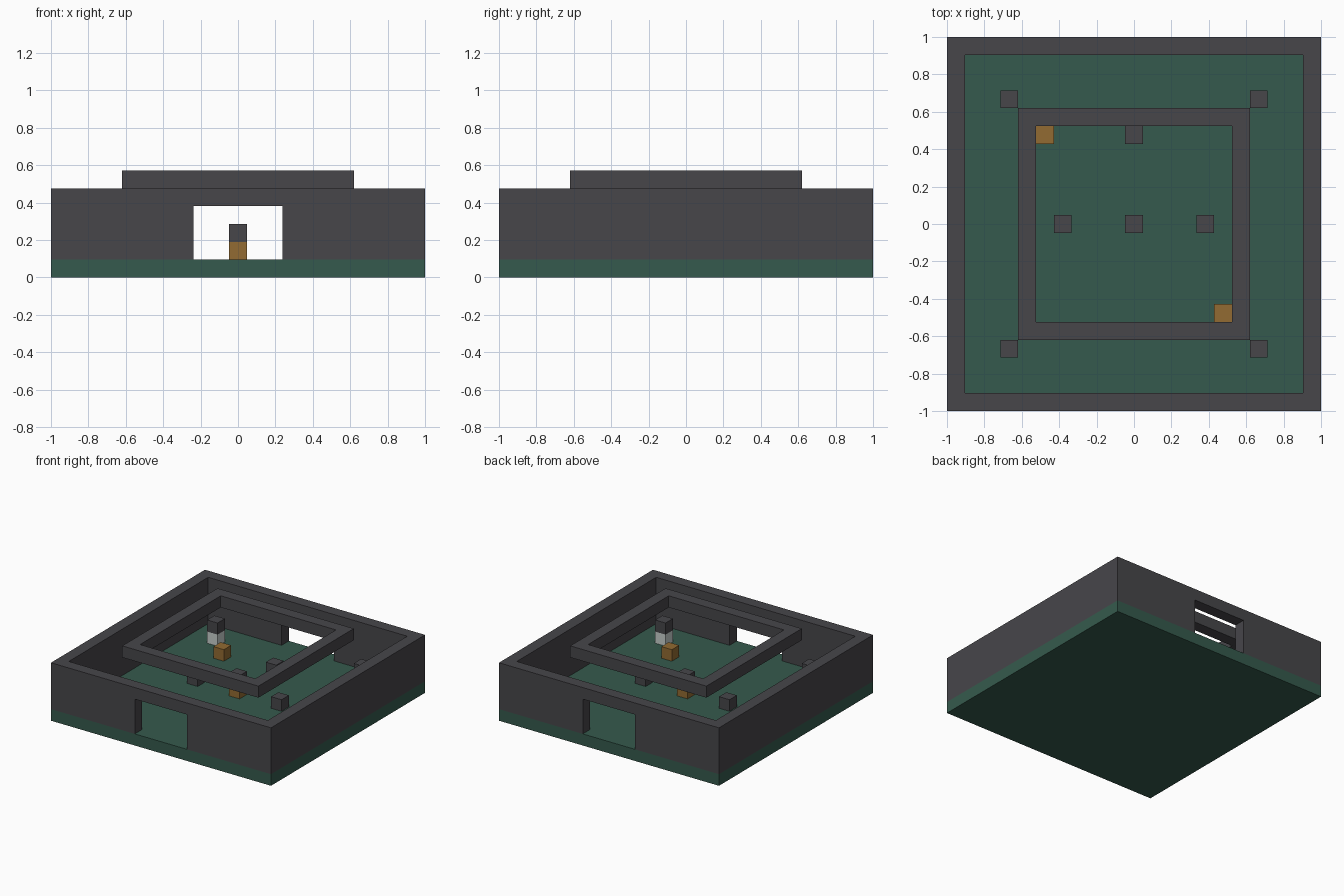
import bpy
import bmesh
from mathutils import Matrix, Vector

if "Cube" in bpy.data.objects:
    bpy.data.objects.remove(bpy.data.objects["Cube"], do_unlink=True)

U = 2 / 21  # one block


def material(name, rgb):
    linear = [((c / 255 + 0.055) / 1.055) ** 2.4 for c in rgb] + [1.0]
    mat = bpy.data.materials.new(name)
    mat.use_nodes = True
    mat.diffuse_color = linear
    bsdf = mat.node_tree.nodes["Principled BSDF"]
    bsdf.inputs["Base Color"].default_value = linear
    bsdf.inputs["Roughness"].default_value = 0.9
    return mat


STONE = material("dark grey stone", (71, 70, 74))
GREEN = material("dark green stone", (53, 90, 77))
ORANGE = material("amber block", (146, 107, 50))
LIGHT = material("pale lamp", (200, 208, 205))


def finish(bm, name, mat):
    bmesh.ops.recalc_face_normals(bm, faces=bm.faces)
    mesh = bpy.data.meshes.new(name)
    bm.to_mesh(mesh)
    bm.free()
    mesh.materials.append(mat)
    obj = bpy.data.objects.new(name, mesh)
    bpy.context.collection.objects.link(obj)
    return obj


def box(name, mat, x, y, bottom, size=(1, 1, 1)):
    """Box centred on x, y and standing on bottom, measured in blocks."""
    bm = bmesh.new()
    place = Matrix.Translation(Vector((x, y, bottom + size[2] / 2)) * U)
    scale = Matrix.Diagonal((*(s * U for s in size), 1))
    bmesh.ops.create_cube(bm, size=1, matrix=place @ scale)
    return finish(bm, name, mat)


def square_ring(name, mat, outer, bottom, top):
    """Square frame one block thick, outer being its half width."""
    bm = bmesh.new()
    corners = [(-1, -1), (1, -1), (1, 1), (-1, 1)]
    loops = [[bm.verts.new((sx * r * U, sy * r * U, z * U)) for sx, sy in corners]
             for r, z in ((outer, bottom), (outer, top),
                          (outer - 1, top), (outer - 1, bottom))]
    for k in range(4):
        a, b = loops[k], loops[(k + 1) % 4]
        for i in range(4):
            j = (i + 1) % 4
            bm.faces.new((a[i], a[j], b[j], b[i]))
    return finish(bm, name, mat)


# Floor slab
box("floor", GREEN, 0, 0, 0, (21, 21, 1))

# Outer wall with a doorway through front and back
wall = square_ring("outer_wall", STONE, 10.5, 1, 5)
cutter = box("doorway_cutter", STONE, 0, 0, 0.5, (5, 24, 3.5))
cutter.hide_render = True
cut = wall.modifiers.new("doorways", "BOOLEAN")
cut.operation = "DIFFERENCE"
cut.solver = "EXACT"
cut.object = cutter
bpy.context.view_layer.objects.active = wall
bpy.ops.object.modifier_apply(modifier=cut.name)
bpy.data.objects.remove(cutter, do_unlink=True)

# Raised frame over the courtyard
square_ring("upper_frame", STONE, 6.5, 5, 6)

# Capped lamps in the four corners
for side, sx in (("left", 1), ("right", -1)):
    for end, sy in (("front", -1), ("back", 1)):
        box(f"{end}_{side}_lamp", LIGHT, 7 * sx, 7 * sy, 1)
        box(f"{end}_{side}_lamp_cap", STONE, 7 * sx, 7 * sy, 2)

# Central pedestal
box("pedestal", ORANGE, 0, 0, 1)
box("pedestal_cap", STONE, 0, 0, 2)

# Loose blocks on the floor
box("left_block", STONE, 4, 0, 1)
box("right_block", STONE, -4, 0, 1)
box("back_block", STONE, 0, 5, 1)
box("back_right_amber_block", ORANGE, -5, 5, 1)
box("front_left_amber_block", ORANGE, 5, -5, 1)
